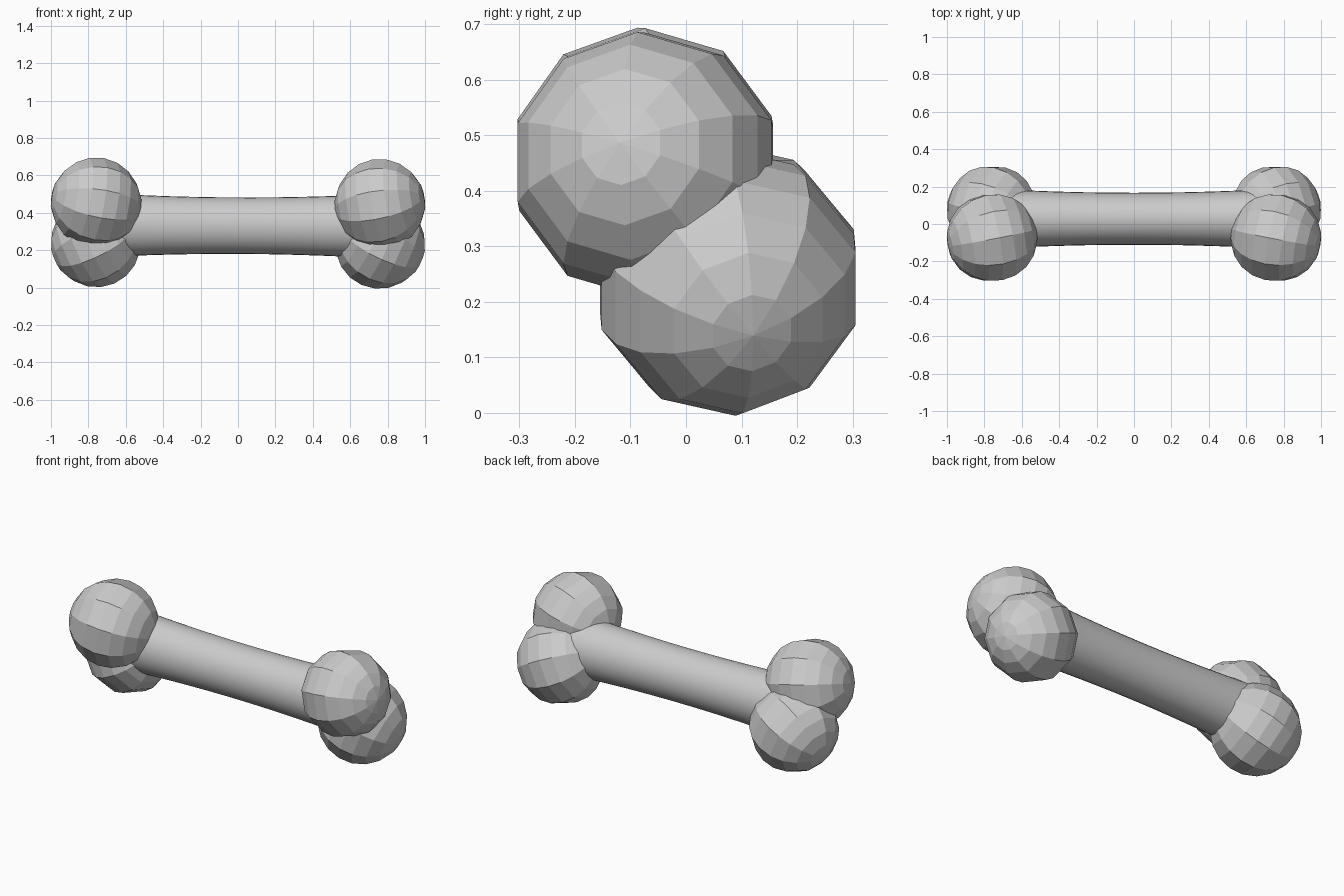
import bpy, bmesh, math
from mathutils import Vector, Matrix

if "Cube" in bpy.data.objects:
    bpy.data.objects.remove(bpy.data.objects["Cube"])


def finish(bm, name):
    bmesh.ops.recalc_face_normals(bm, faces=bm.faces)
    me = bpy.data.meshes.new(name)
    bm.to_mesh(me)
    bm.free()
    ob = bpy.data.objects.new(name, me)
    bpy.context.collection.objects.link(ob)
    return ob


def knob(name, centre, axis, radius=0.243):
    # faceted sphere whose poles lie along the given axis
    a = Vector(axis).normalized()
    u = Vector((0, 1, 0))
    u = (u - a * u.dot(a)).normalized()
    v = a.cross(u)
    m = Matrix((u, v, a)).transposed().to_4x4()
    bm = bmesh.new()
    bmesh.ops.create_uvsphere(bm, u_segments=10, v_segments=10, radius=radius,
                              matrix=Matrix.Translation(centre) @ m)
    return finish(bm, name)


# Knobs: an upper front and a lower back one at each end
for side, s, dz in (("left", -1, 0.008), ("right", 1, 0.0)):
    knob("upper_knob_" + side, (s * 0.759, -0.073, 0.445 + dz), (s * 0.97, -0.19, 0.17))
    knob("lower_knob_" + side, (s * 0.759, 0.075, 0.236 + dz), (s * 0.90, 0.19, -0.40))

# Shaft: smooth oval tube, slightly flared toward the ends
bm = bmesh.new()
sides, rings = 32, []
for i in range(17):
    x = -0.72 + 1.44 * i / 16
    flare = 0.038 * x * x
    ry, rz = 0.139 + flare, 0.151 + flare
    ring = []
    for k in range(sides):
        t = math.tau * k / sides
        ring.append(bm.verts.new((x, 0.028 + ry * math.cos(t),
                                  0.331 - 0.004 * x + rz * math.sin(t))))
    rings.append(ring)
for r0, r1 in zip(rings, rings[1:]):
    for k in range(sides):
        n = (k + 1) % sides
        bm.faces.new((r0[k], r0[n], r1[n], r1[k]))
bm.faces.new(rings[0])
bm.faces.new(rings[-1])
shaft = finish(bm, "shaft")
bpy.context.view_layer.objects.active = shaft
shaft.select_set(True)
bpy.ops.object.shade_smooth_by_angle(angle=math.radians(40))
